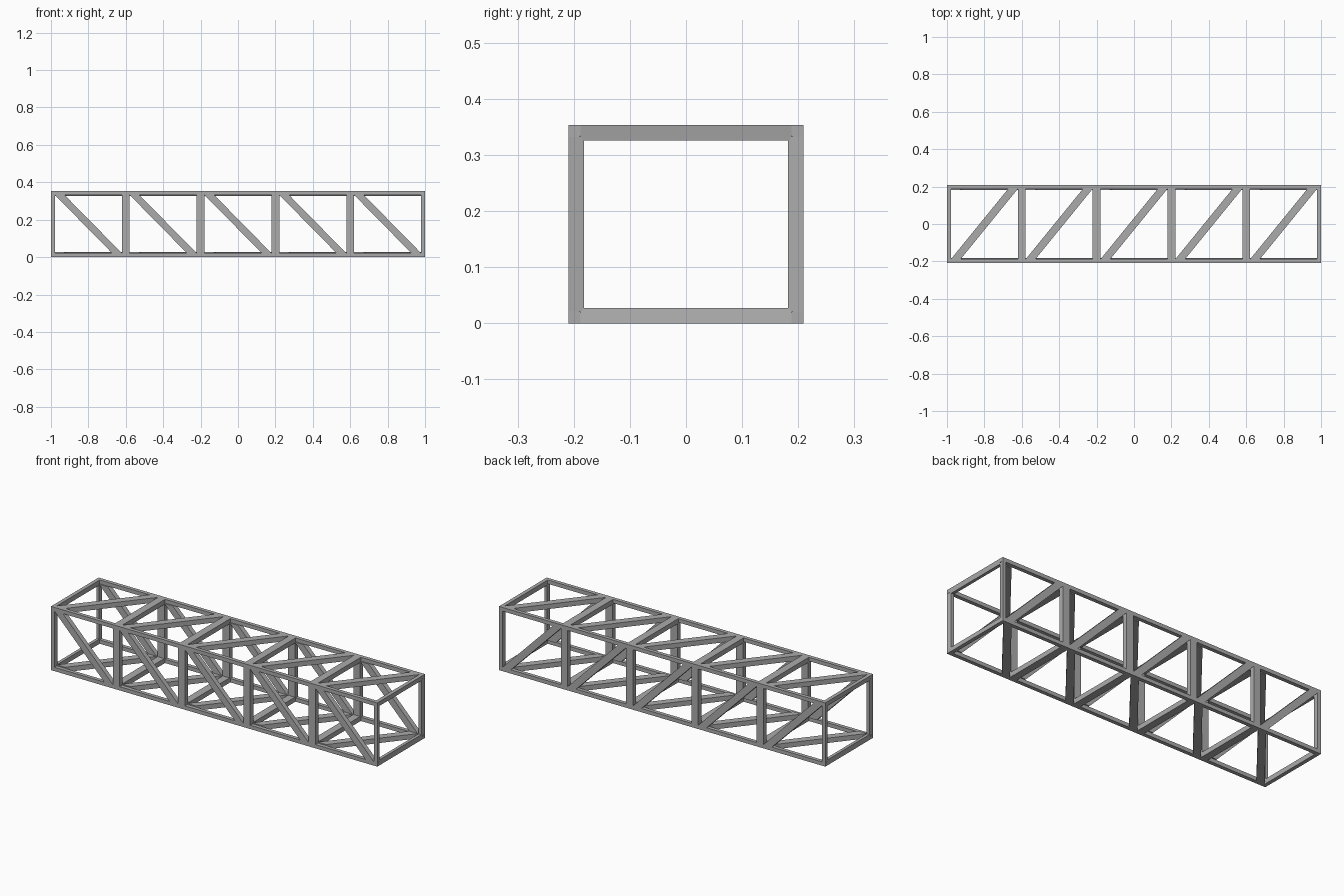
import bpy
import bmesh

cube = bpy.data.objects.get("Cube")
if cube:
    bpy.data.objects.remove(cube, do_unlink=True)

# Overall sizes
HALF_Y, TOP, BAYS = 0.209, 0.353, 5
BAY = 2.0 / BAYS
CHORD, DEPTH = 0.021, 0.027      # chord width, strut depth into the truss
CUT = 0.052                      # diagonal width measured along the chord

steel = bpy.data.materials.new("steel grey")
steel.use_nodes = True
GREY = (0.41, 0.41, 0.41, 1)
steel.diffuse_color = GREY
steel.node_tree.nodes["Principled BSDF"].inputs["Base Color"].default_value = GREY


def finish(name, bm):
    bmesh.ops.recalc_face_normals(bm, faces=bm.faces)
    mesh = bpy.data.meshes.new(name)
    bm.to_mesh(mesh)
    bm.free()
    mesh.materials.append(steel)
    obj = bpy.data.objects.new(name, mesh)
    bpy.context.collection.objects.link(obj)
    return obj


def prism(name, points, offset):
    """Flat outline pushed along an offset vector."""
    bm = bmesh.new()
    face = bm.faces.new([bm.verts.new(p) for p in points])
    new = bmesh.ops.extrude_face_region(bm, geom=[face], use_keep_orig=True)["geom"]
    verts = [g for g in new if isinstance(g, bmesh.types.BMVert)]
    bmesh.ops.translate(bm, vec=offset, verts=verts)
    return finish(name, bm)


def ring(name, x0, x1, slope0=0.0, slope1=0.0):
    """Mitred rectangular frame across the truss."""
    bm = bmesh.new()
    loops = []
    for sy, up in ((-1, 0), (1, 0), (1, 1), (-1, 1)):
        yo, zo = sy * HALF_Y, TOP * up
        yi, zi = sy * (HALF_Y - DEPTH), TOP - DEPTH if up else DEPTH
        section = ((x0, yo, zo), (x1, yo, zo),
                   (x1 - slope1, yi, zi), (x0 + slope0, yi, zi))
        loops.append([bm.verts.new(p) for p in section])
    for i in range(4):
        a, b = loops[i], loops[(i + 1) % 4]
        for j in range(4):
            k = (j + 1) % 4
            bm.faces.new((a[j], a[k], b[k], b[j]))
    return finish(name, bm)


# Cross frames: narrow at the ends, wider between bays
for i in range(BAYS + 1):
    x = -1 + i * BAY
    first, last = i == 0, i == BAYS
    ring(f"cross_frame_{i + 1}",
         x if first else x - CHORD, x if last else x + CHORD,
         0.004 if first else 0, 0.004 if last else 0)

# Four long corner chords
for side, sy in (("front", -1), ("back", 1)):
    for level, z in (("bottom", 0), ("top", TOP - CHORD)):
        y0, y1 = sy * HALF_Y, sy * (HALF_Y - CHORD)
        outline = [(-1, y0, z), (-1, y1, z), (-1, y1, z + CHORD), (-1, y0, z + CHORD)]
        prism(f"{level}_{side}_chord", outline, (2, 0, 0))

# One diagonal brace per bay on each of the four long sides
for i in range(BAYS):
    left, right = -1 + i * BAY + CHORD, -1 + (i + 1) * BAY - CHORD
    xs = (left, left + CUT, right, right - CUT)
    hi = TOP - CHORD
    for side, sy in (("front", -1), ("back", 1)):
        outline = [(x, sy * HALF_Y, z) for x, z in zip(xs, (hi, hi, CHORD, CHORD))]
        prism(f"{side}_diagonal_{i + 1}", outline, (0, -sy * DEPTH, 0))
    w = HALF_Y - CHORD
    for level, z, push in (("bottom", 0, DEPTH), ("top", TOP, -DEPTH)):
        outline = [(x, y, z) for x, y in zip(xs, (-w, -w, w, w))]
        prism(f"{level}_diagonal_{i + 1}", outline, (0, 0, push))
